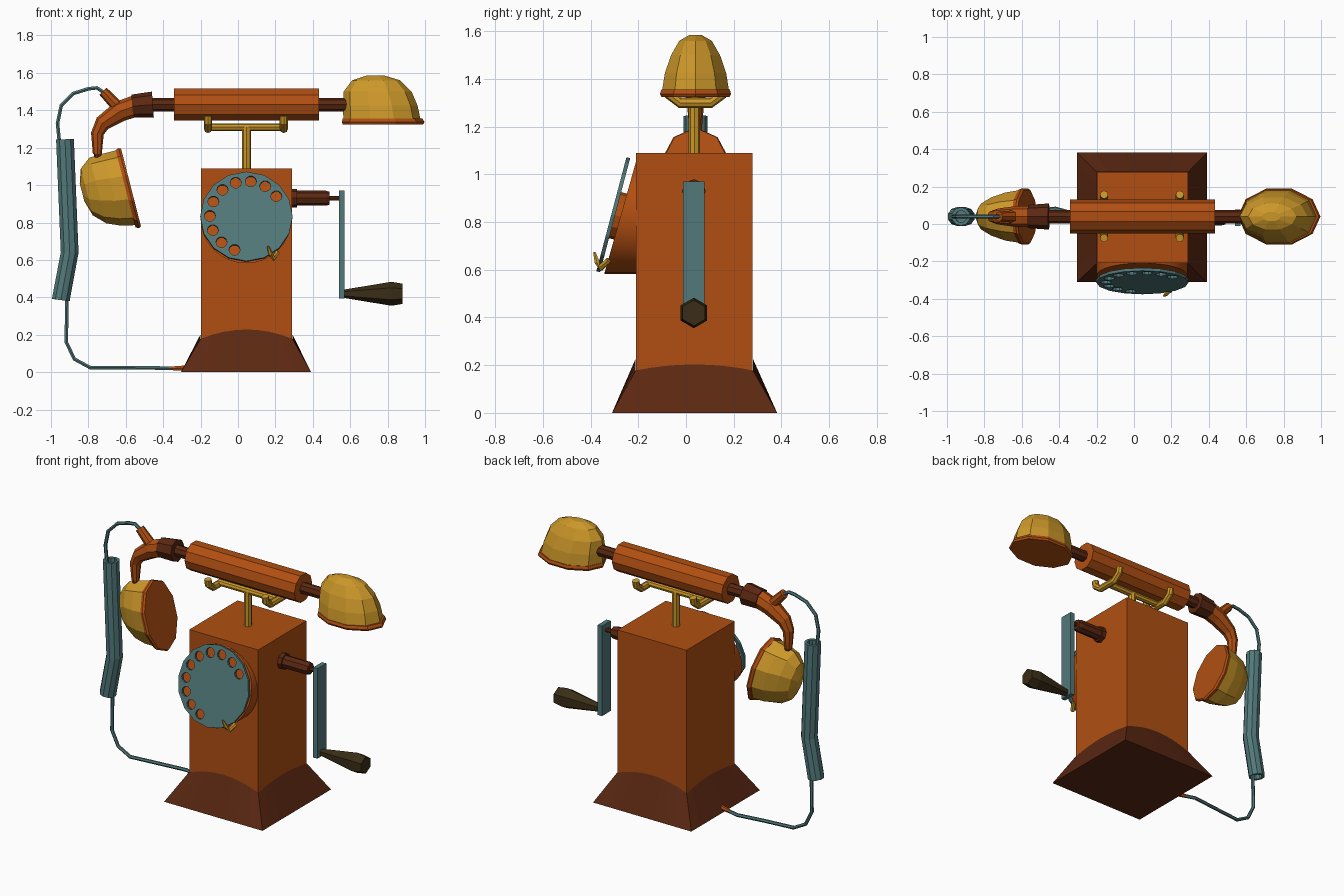
import bpy, bmesh, math
from mathutils import Vector as V

if "Cube" in bpy.data.objects:
    bpy.data.objects.remove(bpy.data.objects["Cube"])


def mat(name, *rgb):
    m = bpy.data.materials.new(name)
    m.diffuse_color = (*rgb, 1)
    m.use_nodes = True
    m.node_tree.nodes["Principled BSDF"].inputs["Base Color"].default_value = m.diffuse_color
    return m


ORANGE = mat("burnt orange", 0.44, 0.078, 0.006)
BROWN = mat("dark brown", 0.105, 0.021, 0.006)
GOLD = mat("brass gold", 0.60, 0.31, 0.022)
TEAL = mat("grey teal", 0.084, 0.19, 0.195)
OLIVE = mat("dark olive", 0.042, 0.026, 0.008)
YC = 0.04  # centre plane of the handset
XC = 0.043  # centre of the body


def finish(bm, name, material):
    bmesh.ops.recalc_face_normals(bm, faces=bm.faces[:])
    me = bpy.data.meshes.new(name)
    bm.to_mesh(me)
    bm.free()
    me.materials.append(material)
    ob = bpy.data.objects.new(name, me)
    bpy.context.collection.objects.link(ob)
    return ob


def loft(name, rings, material, recess=0.0):
    """Skin a list of closed rings; optionally sink a hole into both ends."""
    bm = bmesh.new()
    vs = [[bm.verts.new(p) for p in r] for r in rings]
    n = len(vs[0])
    for a, b in zip(vs, vs[1:]):
        for i in range(n):
            bm.faces.new((a[i], a[(i + 1) % n], b[(i + 1) % n], b[i]))
    caps = [bm.faces.new(vs[0][::-1]), bm.faces.new(vs[-1])]
    if recess:
        bmesh.ops.recalc_face_normals(bm, faces=bm.faces[:])
        for f in caps:
            nrm = f.normal.copy()
            bmesh.ops.inset_region(bm, faces=[f], thickness=0.018)
            new = bmesh.ops.extrude_discrete_faces(bm, faces=[f])["faces"][0]
            bmesh.ops.translate(bm, verts=new.verts[:], vec=-nrm * recess)
    return finish(bm, name, material)


def tube(name, pts, radii, material, sides=8, ref=(0, 1, 0), recess=0.0):
    """Sweep a polygon along a path; one radius or one per point."""
    pts = [V(p) for p in pts]
    if not isinstance(radii, (list, tuple)):
        radii = [radii] * len(pts)
    rings = []
    for i, p in enumerate(pts):
        t = (pts[min(i + 1, len(pts) - 1)] - pts[max(i - 1, 0)]).normalized()
        a = V(ref) - t * t.dot(V(ref))
        a.normalize()
        b = t.cross(a)
        rings.append([p + (a * math.cos(k) + b * math.sin(k)) * radii[i]
                      for k in (2 * math.pi * j / sides for j in range(sides))])
    return loft(name, rings, material, recess)


def box(name, lo, hi, material):
    ring = lambda z: [(lo[0], lo[1], z), (hi[0], lo[1], z), (hi[0], hi[1], z), (lo[0], hi[1], z)]
    return loft(name, [ring(lo[2]), ring(hi[2])], material)


# Body and flared base with arched upper edges
box("body", (-0.198, -0.209, 0.01), (0.289, 0.278, 1.09), ORANGE)
bm = bmesh.new()
N = 8
low = [(-0.305, -0.31), (0.39, -0.31), (0.39, 0.382), (-0.305, 0.382)]
top = [(-0.2, -0.211), (0.291, -0.211), (0.291, 0.28), (-0.2, 0.28)]
bot_ring, top_ring = [], []
for s in range(4):
    rise = 0.05 if s % 2 == 0 else 0.025
    for i in range(N):
        f = i / N
        p = V(low[s]).lerp(V(low[(s + 1) % 4]), f)
        q = V(top[s]).lerp(V(top[(s + 1) % 4]), f)
        bot_ring.append(bm.verts.new((p.x, p.y, 0)))
        top_ring.append(bm.verts.new((q.x, q.y, 0.178 + rise * (1 - (2 * f - 1) ** 2))))
for i in range(4 * N):
    j = (i + 1) % (4 * N)
    bm.faces.new((bot_ring[i], bot_ring[j], top_ring[j], top_ring[i]))
bm.faces.new(bot_ring[::-1])
finish(bm, "flared_base", BROWN)

# Dial backing: a round housing sliced by the tilted dial plane
front, back = [], []
for i in range(32):
    a = 2 * math.pi * i / 32
    x, z = XC + 0.243 * math.cos(a), 0.819 + 0.237 * math.sin(a)
    front.append((x, -0.343 + (z - 0.582) * 0.283, z))
    back.append((x, -0.2, z))
backing = loft("dial_housing", [back, front], ORANGE)
bpy.context.view_layer.objects.active = backing
backing.select_set(True)
bpy.ops.object.shade_smooth_by_angle(angle=math.radians(35))
backing.select_set(False)

# Dial plate with ten finger holes
tilt = math.atan2(0.125, 0.473)
nrm = V((0, -math.cos(tilt), math.sin(tilt)))
up = V((0, math.sin(tilt), math.cos(tilt)))
c = V((XC + 0.002, -0.305, 0.831))
dial = tube("dial_plate", [c - nrm * 0.008, c + nrm * 0.008], 0.247, TEAL, 16, (1, 0, 0))
bm = bmesh.new()
for i in range(10):
    a = math.radians(35 + 24 * i)
    p = c + V((1, 0, 0)) * 0.195 * math.cos(a) + up * 0.195 * math.sin(a)
    h = tube("hole", [p - nrm * 0.03, p + nrm * 0.03], 0.03, TEAL, 10, (1, 0, 0))
    bm.from_mesh(h.data)
    bpy.data.objects.remove(h)
cutter = finish(bm, "hole_cutter", TEAL)
cutter.hide_render = True
mod = dial.modifiers.new("holes", "BOOLEAN")
mod.operation, mod.solver, mod.object = "DIFFERENCE", "EXACT", cutter
bpy.context.view_layer.objects.active = dial
bpy.ops.object.modifier_apply(modifier="holes")
bpy.data.objects.remove(cutter)
tube("dial_hub", [c - nrm * 0.05, c], 0.1, ORANGE, 12, (1, 0, 0))
tube("finger_stop", [(0.21, -0.325, 0.64), (0.19, -0.358, 0.608), (0.175, -0.372, 0.63),
                     (0.16, -0.384, 0.672)], [0.014, 0.014, 0.012, 0.006], GOLD, 6, (1, 0, 0))

# Cradle
tube("cradle_stem", [(XC + 0.003, 0.035, 1.08), (XC + 0.003, 0.035, 1.31)], 0.024, GOLD, 8, (1, 0, 0))
tube("cradle_bar", [(-0.16, 0.035, 1.31), (0.245, 0.035, 1.31)], 0.02, GOLD, 8)
for side, x in (("left", -0.16), ("right", 0.245)):
    prof = [(-0.075, 1.37), (-0.07, 1.335), (-0.025, 1.3), (0.105, 1.3), (0.15, 1.335), (0.157, 1.37)]
    tube(side + "_cradle_hook", [(x, y, z) for y, z in prof], 0.022, GOLD, 8, (1, 0, 0))

# Handset grip and necks
H = 1.43
tube("handset_grip", [(-0.343, YC, H), (0.433, YC, H)], 0.09, ORANGE, 10)
tube("right_neck", [(0.42, YC, H), (0.58, YC, H)], 0.036, BROWN, 8)
tube("left_neck", [(-0.46, YC, H), (-0.34, YC, H)], 0.036, BROWN, 8)
tube("neck_collar", [(-0.455, YC, H), (-0.565, YC, 1.422)], [0.07, 0.062], BROWN, 8)
tube("bent_neck", [(-0.54, YC, 1.425), (-0.63, YC, 1.395), (-0.725, YC, 1.33), (-0.752, YC, 1.275),
                   (-0.752, YC, 1.165)], [0.058, 0.056, 0.043, 0.034, 0.024], ORANGE, 8)
tube("cord_socket", [(-0.62, YC, 1.395), (-0.722, YC, 1.502)], [0.034, 0.027], ORANGE, 8)
tube("bell_collar", [(-0.751, YC, 1.2), (-0.745, YC, 1.11)], 0.021, BROWN, 8)

# Earpiece and mouthpiece: the same lopsided bell in two frames
RIM = [(0, -0.215, 0.215, 0.15), (0.012, -0.22, 0.222, 0.157), (0.03, -0.215, 0.212, 0.151)]
DOME = [(0.03, -0.212, 0.2, 0.147), (0.1, -0.213, 0.185, 0.135), (0.175, -0.21, 0.153, 0.108),
        (0.235, -0.165, 0.093, 0.072), (0.26, -0.09, 0.01, 0.026)]


def bell(name, origin, u, w):
    for part, prof, m in (("_rim", RIM, ORANGE), ("_dome", DOME, GOLD)):
        rings = []
        for h, u0, u1, hy in prof:
            rings.append([V(origin) + V(w) * h + V((0, hy * math.sin(a), 0))
                          + V(u) * ((u0 + u1) / 2 + (u1 - u0) / 2 * math.cos(a))
                          for a in (2 * math.pi * i / 10 for i in range(10))])
        loft(name + part, rings, m)


bell("earpiece", (0.775, YC, 1.325), (1, 0, 0), (0, 0, 1))
bell("mouthpiece", (-0.572, YC, 0.987), (0.248, 0, -0.969), (-0.969, 0, -0.248))

# Cord with its sleeve and plug
tube("cord_sleeve", [(-0.925, YC, 1.245), (-0.9, YC, 0.64), (-0.945, YC, 0.4), (-0.947, YC, 0.385)],
     0.05, TEAL, 10, recess=0.05)
tube("cord", [(-0.71, YC, 1.49), (-0.755, YC, 1.52), (-0.8, YC, 1.515), (-0.88, YC, 1.49),
              (-0.945, YC, 1.425), (-0.965, YC, 1.33), (-0.955, YC, 1.23), (-0.925, YC, 1.1),
              (-0.9, YC, 0.64), (-0.915, YC, 0.4), (-0.918, YC, 0.16), (-0.875, YC, 0.07),
              (-0.79, YC, 0.024), (-0.6, 0.06, 0.024), (-0.42, 0.082, 0.022), (-0.34, 0.06, 0.02)],
     0.011, TEAL, 6)
tube("cord_plug", [(-0.36, 0.065, 0.02), (-0.28, 0.045, 0.022)], [0.011, 0.016], ORANGE, 6)

# Crank
CY = 0.033
tube("crank_flange", [(0.28, CY, 0.93), (0.315, CY, 0.93)], 0.05, BROWN, 8)
tube("crank_shaft", [(0.31, CY, 0.93), (0.47, CY, 0.93), (0.49, CY, 0.93)], [0.04, 0.04, 0.034], BROWN, 8)
tube("crank_axle", [(0.48, CY, 0.93), (0.545, CY, 0.93)], 0.013, BROWN, 8)
box("crank_arm", (0.54, -0.012, 0.395), (0.57, 0.077, 0.97), TEAL)
tube("crank_handle", [(0.565, CY, 0.419), (0.82, CY, 0.419), (0.88, CY, 0.419)],
     [0.022, 0.064, 0.054], OLIVE, 6, (0, 0, 1))
